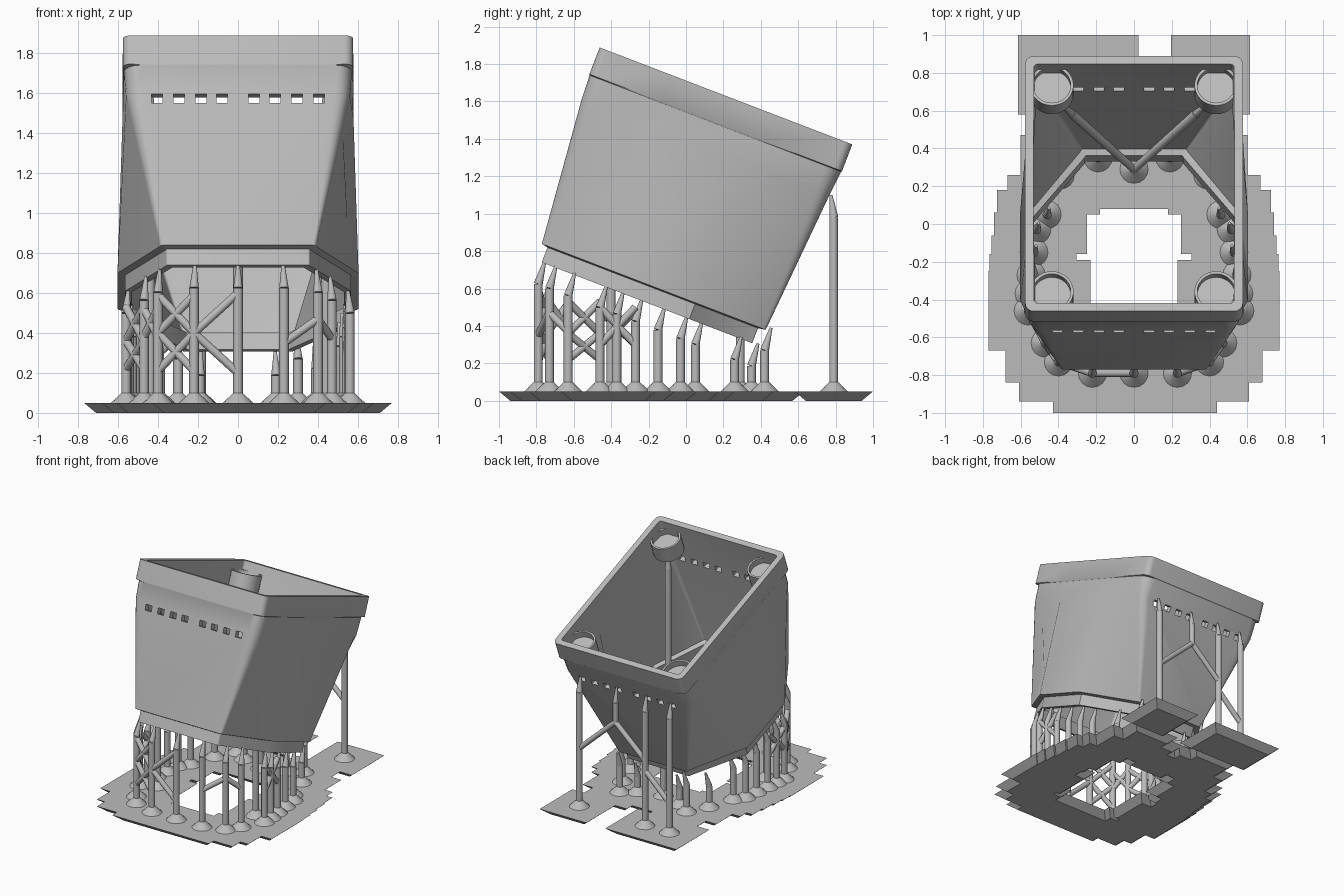
import bpy, bmesh, math
from mathutils import Matrix, Vector

if "Cube" in bpy.data.objects:
    bpy.data.objects.remove(bpy.data.objects["Cube"], do_unlink=True)

grey = bpy.data.materials.new("plain grey")
grey.use_nodes = True
grey.diffuse_color = (0.5, 0.5, 0.5, 1)
grey.node_tree.nodes["Principled BSDF"].inputs["Base Color"].default_value = (0.5, 0.5, 0.5, 1)

TILT = Matrix.Rotation(math.radians(-21), 4, "X")


def finish(name, bm, tilted=False):
    bmesh.ops.recalc_face_normals(bm, faces=bm.faces)
    mesh = bpy.data.meshes.new(name)
    bm.to_mesh(mesh)
    bm.free()
    mesh.materials.append(grey)
    if tilted:
        mesh.transform(TILT)
    ob = bpy.data.objects.new(name, mesh)
    bpy.context.collection.objects.link(ob)
    return ob


def smooth(ob, angle=32):
    bpy.ops.object.select_all(action="DESELECT")
    ob.select_set(True)
    bpy.context.view_layer.objects.active = ob
    bpy.ops.object.shade_smooth_by_angle(angle=math.radians(angle))


def rod(bm, a, b, r1, r2, sides=12):
    a, b = Vector(a), Vector(b)
    d = b - a
    m = Matrix.Translation((a + b) / 2) @ d.to_track_quat("Z", "Y").to_matrix().to_4x4()
    bmesh.ops.create_cone(bm, cap_ends=True, segments=sides, radius1=r1, radius2=r2,
                          depth=d.length, matrix=m)


# Hull: closed loft, up the outside and down the inside
def ring(w, xf, vf, xs, vs, vm, xb, vb, r):
    steps = [math.radians(a) for a in (0, 22.5, 45, 67.5, 90)]
    half = [(xf - r + r * math.sin(a), vf + r - r * math.cos(a)) for a in steps]
    half += [(xs, vs), (xs, vm)]
    half += [(xb - r + r * math.cos(a), vb - r + r * math.sin(a)) for a in steps]
    return [(x, v, w) for x, v in half] + [(-x, v, w) for x, v in reversed(half)]


rings = [
    ring(0.414, 0.36, -0.985, 0.565, -0.62, -0.14, 0.28, 0.22, 0.01),
    ring(0.500, 0.36, -0.985, 0.565, -0.62, -0.14, 0.28, 0.22, 0.01),
    ring(0.507, 0.39, -1.02, 0.603, -0.63, -0.13, 0.31, 0.262, 0.015),
    ring(1.30, 0.56, -1.098, 0.578, -0.70, -0.13, 0.56, 0.322, 0.07),
    ring(1.44, 0.570, -1.105, 0.574, -0.70, -0.13, 0.570, 0.335, 0.09),
    ring(1.445, 0.576, -1.108, 0.577, -0.70, -0.13, 0.576, 0.339, 0.045),
    ring(1.598, 0.576, -1.108, 0.577, -0.70, -0.13, 0.576, 0.339, 0.045),
    ring(1.598, 0.530, -1.062, 0.531, -0.70, -0.13, 0.530, 0.293, 0.02),
    ring(1.30, 0.515, -1.053, 0.535, -0.69, -0.13, 0.515, 0.280, 0.03),
    ring(0.515, 0.355, -0.985, 0.56, -0.62, -0.14, 0.28, 0.228, 0.01),
    ring(0.505, 0.335, -0.95, 0.53, -0.61, -0.15, 0.26, 0.195, 0.01),
    ring(0.414, 0.335, -0.95, 0.53, -0.61, -0.15, 0.26, 0.195, 0.01),
]
bm = bmesh.new()
loops = [[bm.verts.new(p) for p in pts] for pts in rings]
n = len(loops[0])
for k, lo in enumerate(loops):
    hi = loops[(k + 1) % len(loops)]
    for i in range(n):
        j = (i + 1) % n
        bm.faces.new((lo[i], lo[j], hi[j], hi[i]))
hull = finish("hull_shell", bm, True)

# Rows of slots through the front and back walls
bm = bmesh.new()
for x in (0.08, 0.185, 0.295, 0.405):
    for s in (-1, 1):
        m = Matrix.Translation((s * x, -0.385, 1.265)) @ Matrix.Diagonal((0.055, 2, 0.045, 1))
        bmesh.ops.create_cube(bm, size=1, matrix=m)
cutter = finish("slot_cutter", bm, True)
cutter.hide_render = True
mod = hull.modifiers.new("slots", "BOOLEAN")
mod.operation, mod.solver, mod.object = "DIFFERENCE", "EXACT", cutter
bpy.context.view_layer.objects.active = hull
bpy.ops.object.modifier_apply(modifier=mod.name)
bpy.data.objects.remove(cutter, do_unlink=True)
smooth(hull)


# Shallow round cups in the four rim corners
def cup(name, x, v):
    bm = bmesh.new()
    prof = [(0, 1.40), (0.115, 1.40), (0.115, 1.53), (0.1, 1.53), (0.1, 1.48), (0, 1.48)]
    vs = [bm.verts.new((r, 0, w)) for r, w in prof]
    es = [bm.edges.new(e) for e in zip(vs, vs[1:])]
    bmesh.ops.spin(bm, geom=vs + es, cent=(0, 0, 0), axis=(0, 0, 1),
                   angle=math.tau, steps=32)
    bmesh.ops.remove_doubles(bm, verts=bm.verts, dist=1e-4)
    bmesh.ops.translate(bm, verts=bm.verts, vec=(x, v, 0))
    smooth(finish(name, bm, True))


for side, s in (("left", 1), ("right", -1)):
    cup("front_cup_" + side, s * 0.435, -0.97)
    cup("back_cup_" + side, s * 0.435, 0.20)

R = 0.024


# Support: square raft pad, conical foot, shaft and pointed tip
def support(name, x, y, top, tip):
    bm = bmesh.new()
    m = Matrix.Translation((x, y, 0.025)) @ Matrix.Rotation(math.pi / 4, 4, "Z")
    q = math.sqrt(2)
    bmesh.ops.create_cone(bm, cap_ends=True, segments=4, radius1=0.15 * q,
                          radius2=0.21 * q, depth=0.05, matrix=m)
    rod(bm, (x, y, 0.05), (x, y, 0.10), 0.075, R, 16)
    rod(bm, (x, y, 0.10), (x, y, top), R, R)
    if tip:
        rod(bm, (x, y, top), tip, R, 0.008)
    smooth(finish(name, bm))


def under(y):
    return 0.74 - 0.384 * (y + 0.77)


# Supports under the bottom flange
spots = [(0, -0.79), (0.23, -0.79), (-0.22, -0.79), (0, 0.29)]
for x, y in [(0.40, -0.73), (0.47, -0.63), (0.56, -0.46), (0.555, -0.37), (0.545, -0.27),
             (0.53, -0.15), (0.515, -0.03), (0.46, 0.05), (0.39, 0.26), (0.19, 0.35),
             (0.30, 0.42)]:
    spots += [(x, y), (-x, y)]
for i, (x, y) in enumerate(spots):
    if (x, y) == (0, 0.29):
        support("centre_support", x, y, 0.76, None)
        continue
    tip_y = y + 0.035
    tip_z = under(tip_y) + (0.12 if y > 0.4 else 0.01)
    support("flange_support_%d" % i, x, y, tip_z - 0.12, (x * 0.98, tip_y, tip_z))

# Tall supports beneath the front cups and the back slots
for s in (-1, 1):
    support("front_cup_support", s * 0.44, -0.40, 1.52, (s * 0.44, -0.40, 1.66))
for x in (0.405, -0.185, -0.405):
    support("back_support", x, 0.79, 0.98, (x, 0.775, 1.10))


# Diagonal braces
def brace(name, a, b, r2=R * 0.85):
    bm = bmesh.new()
    rod(bm, a, b, R * 0.85, r2)
    smooth(finish(name, bm))


for s in (-1, 1):
    brace("back_cup_branch", (0, 0.29, 0.75), (s * 0.33, 0.585, 1.18), R)
    brace("back_cup_tip", (s * 0.33, 0.585, 1.18), (s * 0.38, 0.63, 1.27), 0.01)

brace("back_short_post", (0.08, 0.79, 0.80), (0.08, 0.79, 0.98))
brace("back_short_tip", (0.08, 0.79, 0.98), (0.08, 0.775, 1.10), 0.008)
brace("back_chevron", (0.08, 0.79, 0.82), (0.405, 0.79, 0.52))
brace("back_chevron", (0.08, 0.79, 0.82), (-0.185, 0.79, 0.58))
brace("back_low_brace", (-0.185, 0.79, 0.50), (-0.405, 0.79, 0.29))


def cross(p, q, lo, hi, both=True):
    brace("cross_brace", (*p, lo), (*q, hi))
    if both:
        brace("cross_brace", (*p, hi), (*q, lo))


front, mid, corner = (0, -0.79), (-0.22, -0.79), (-0.40, -0.73)
side_a, side_b = (-0.47, -0.63), (-0.56, -0.46)
cross(front, mid, 0.60, 0.40, False)
cross(front, mid, 0.20, 0.40, False)
cross(corner, mid, 0.40, 0.59)
cross(corner, mid, 0.21, 0.40)
cross(corner, side_a, 0.38, 0.52)
cross(side_a, side_b, 0.36, 0.53)
cross(side_a, side_b, 0.22, 0.36)
cross(side_b, (-0.545, -0.27), 0.30, 0.48)
cross((0.23, -0.79), (0.40, -0.73), 0.35, 0.47, False)
cross((0.40, -0.73), (0.47, -0.63), 0.47, 0.37, False)
cross((0.56, -0.46), (0.545, -0.27), 0.30, 0.50)
